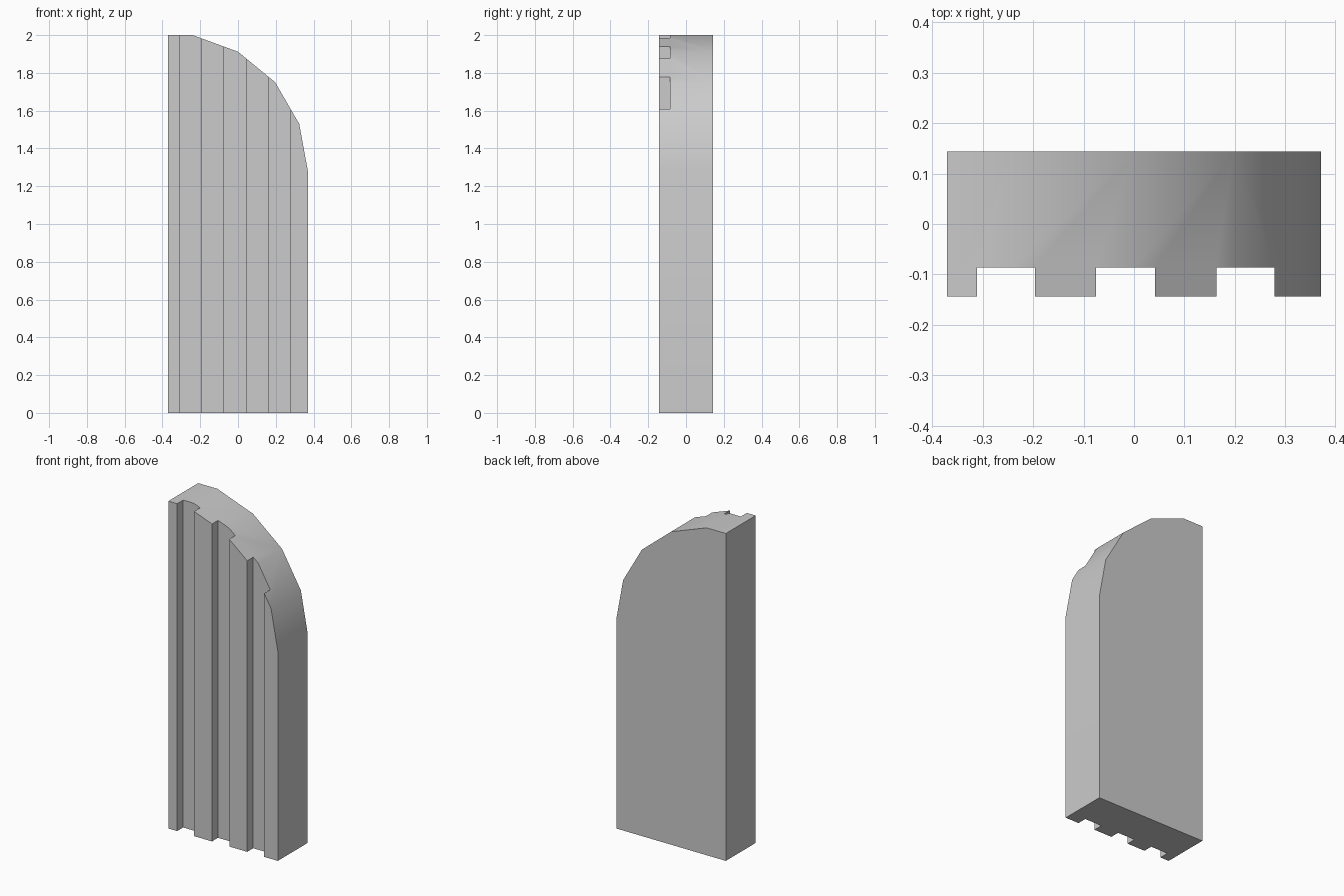
import bpy, bmesh, math

if "Cube" in bpy.data.objects:
    bpy.data.objects.remove(bpy.data.objects["Cube"])

HALF_DEPTH = 0.144
GROOVE_FLOOR = -0.086


def prism(name, outline, y0, y1):
    """Extrude an x-z outline from y0 to y1."""
    bm = bmesh.new()
    face = bm.faces.new([bm.verts.new((x, y0, z)) for x, z in outline])
    moved = bmesh.ops.extrude_face_region(bm, geom=[face])["geom"]
    verts = [g for g in moved if isinstance(g, bmesh.types.BMVert)]
    bmesh.ops.translate(bm, verts=verts, vec=(0, y1 - y0, 0))
    bmesh.ops.recalc_face_normals(bm, faces=bm.faces)
    mesh = bpy.data.meshes.new(name)
    bm.to_mesh(mesh)
    bm.free()
    obj = bpy.data.objects.new(name, mesh)
    bpy.context.collection.objects.link(obj)
    return obj


# Slab with a half-arched top
slab = prism("grooved_slab", [
    (-0.37, 0), (0.37, 0), (0.37, 1.28), (0.324, 1.53),
    (0.197, 1.75), (0, 1.912), (-0.24, 2), (-0.37, 2),
], -HALF_DEPTH, HALF_DEPTH)

# Vertical grooves cut into the front
cutters = []
for i, (x0, x1) in enumerate([(-0.311, -0.196), (-0.075, 0.042), (0.163, 0.278)]):
    cutter = prism(f"groove_cutter_{i + 1}",
                   [(x0, -0.1), (x1, -0.1), (x1, 2.1), (x0, 2.1)],
                   -0.3, GROOVE_FLOOR)
    cutter.hide_render = True
    cutters.append(cutter)
    mod = slab.modifiers.new(f"groove_{i + 1}", 'BOOLEAN')
    mod.operation = 'DIFFERENCE'
    mod.solver = 'EXACT'
    mod.object = cutter

# Bake the cuts and drop the cutters
bpy.context.view_layer.objects.active = slab
slab.select_set(True)
for mod in list(slab.modifiers):
    bpy.ops.object.modifier_apply(modifier=mod.name)
for cutter in cutters:
    bpy.data.objects.remove(cutter, do_unlink=True)

# Smooth shading around the arch, sharp elsewhere
bpy.ops.object.shade_smooth_by_angle(angle=math.radians(30))
